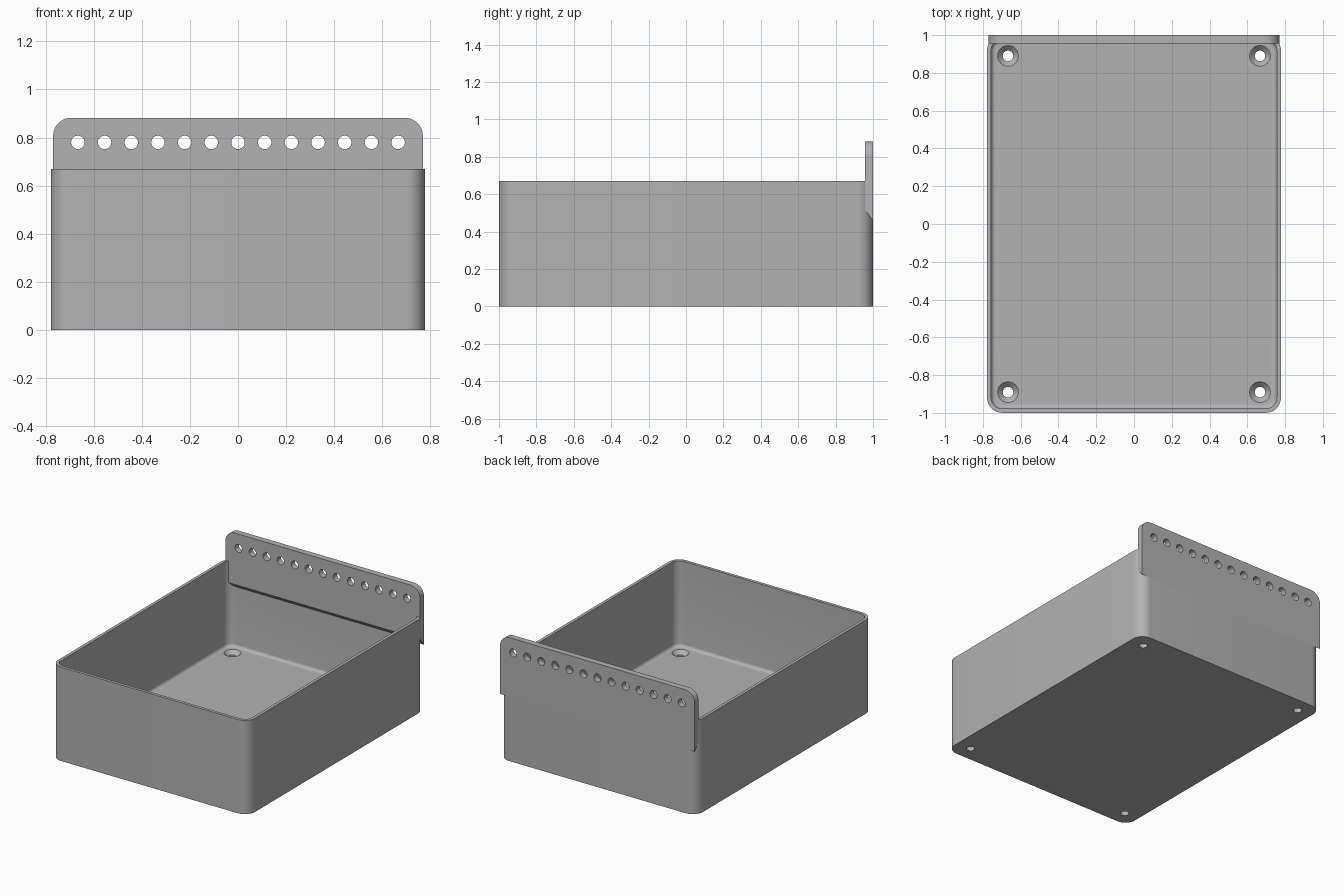
import bpy, bmesh
from math import sin, cos, pi, radians

cube = bpy.data.objects.get("Cube")
if cube:
    bpy.data.objects.remove(cube, do_unlink=True)

grey = bpy.data.materials.new("plain grey")
grey.use_nodes = True
GREY = (0.45, 0.45, 0.45, 1)
grey.diffuse_color = GREY
grey.node_tree.nodes["Principled BSDF"].inputs["Base Color"].default_value = GREY


def arc(cx, cy, r, start, steps=10):
    """Quarter arc, counter-clockwise from the start angle."""
    return [(cx + r * cos(start + pi / 2 * i / steps),
             cy + r * sin(start + pi / 2 * i / steps)) for i in range(steps + 1)]


def rounded_rect(hx, hy, r):
    return (arc(hx - r, hy - r, r, 0) + arc(r - hx, hy - r, r, pi / 2)
            + arc(r - hx, r - hy, r, pi) + arc(hx - r, r - hy, r, 3 * pi / 2))


def circle(cx, cy, r, n=32):
    return [(cx + r * cos(2 * pi * i / n), cy + r * sin(2 * pi * i / n)) for i in range(n)]


def loft(bm, rings):
    """Skin a stack of equal 3D rings and cap both ends."""
    loops = [[bm.verts.new(p) for p in ring] for ring in rings]
    n = len(loops[0])
    for a, b in zip(loops, loops[1:]):
        for i in range(n):
            bm.faces.new((a[i], a[(i + 1) % n], b[(i + 1) % n], b[i]))
    bm.faces.new(loops[0][::-1])
    bm.faces.new(loops[-1])


def finish(bm, name):
    bmesh.ops.recalc_face_normals(bm, faces=bm.faces)
    mesh = bpy.data.meshes.new(name)
    bm.to_mesh(mesh)
    bm.free()
    mesh.materials.append(grey)
    ob = bpy.data.objects.new(name, mesh)
    bpy.context.collection.objects.link(ob)
    return ob


def cut_and_smooth(ob, cutter):
    bpy.ops.object.select_all(action="DESELECT")
    bpy.context.view_layer.objects.active = ob
    ob.select_set(True)
    mod = ob.modifiers.new("holes", "BOOLEAN")
    mod.operation, mod.solver, mod.object = "DIFFERENCE", "EXACT", cutter
    bpy.ops.object.modifier_apply(modifier=mod.name)
    bpy.data.objects.remove(cutter, do_unlink=True)
    bpy.ops.object.shade_smooth_by_angle(angle=radians(30))


HX, HY, TOP, FLOOR = 0.778, 0.9995, 0.67, 0.058
WALL, FILLET, CORNER = 0.022, 0.022, 0.08

# Open tray: outer wall, rim, inner wall, then a filleted floor
levels = [(0, 0), (TOP, 0), (TOP, WALL)]
levels += [(FLOOR + FILLET * (1 - sin(t)), WALL + FILLET * (1 - cos(t)))
           for t in [pi / 2 * i / 6 for i in range(7)]]
bm = bmesh.new()
loft(bm, [[(x, y, z) for x, y in rounded_rect(HX - d, HY - d, CORNER - d)]
          for z, d in levels])
tray = finish(bm, "tray")

# Countersunk screw holes in the floor corners
bm = bmesh.new()
for sx in (-1, 1):
    for sy in (-1, 1):
        loft(bm, [[(x, y, z) for x, y in circle(sx * 0.667, sy * 0.89, r)]
                  for z, r in [(-0.05, 0.028), (FLOOR - 0.027, 0.028),
                               (FLOOR, 0.055), (FLOOR + 0.03, 0.055)]])
cut_and_smooth(tray, finish(bm, "screw_hole_cutter"))

# Raised back plate with rounded top corners and a sloping underside
PX, PTOP, PR = 0.769, 0.882, 0.075


def plate_outline(y, bottom):
    pts = [(PX, bottom)] + arc(PX - PR, PTOP - PR, PR, 0)
    pts += arc(PR - PX, PTOP - PR, PR, pi / 2) + [(-PX, bottom)]
    return [(x, y, z) for x, z in pts]


bm = bmesh.new()
loft(bm, [plate_outline(0.956, 0.515), plate_outline(1.0, 0.46)])
plate = finish(bm, "back_plate")

# Row of hanging holes through the plate
bm = bmesh.new()
for i in range(-6, 7):
    loft(bm, [[(x, y, z) for x, z in circle(i * 0.111, 0.78, 0.028)] for y in (0.9, 1.1)])
cut_and_smooth(plate, finish(bm, "plate_hole_cutter"))
